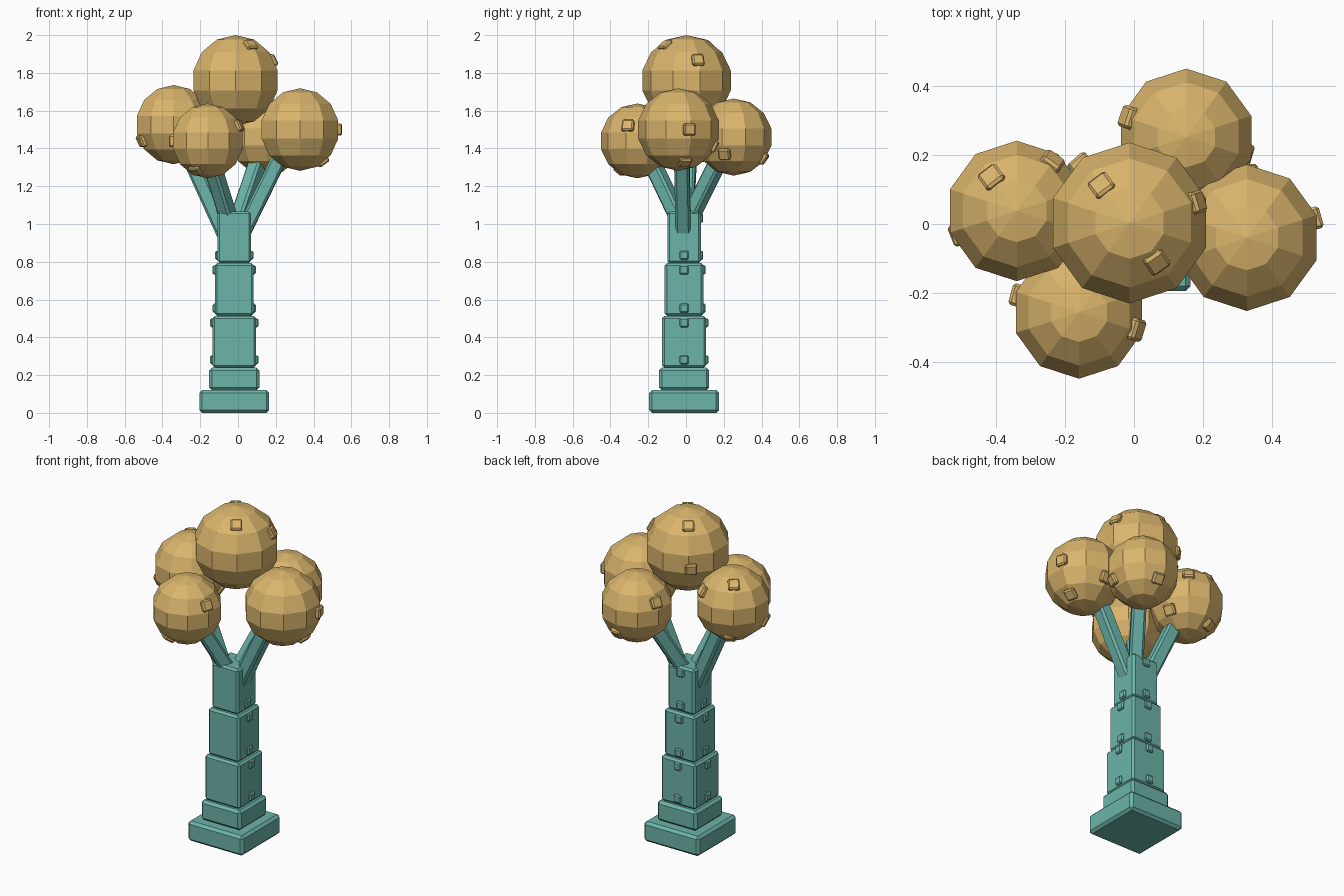
import bpy, bmesh
from mathutils import Vector, Matrix

if "Cube" in bpy.data.objects:
    bpy.data.objects.remove(bpy.data.objects["Cube"])


def material(name, col):
    m = bpy.data.materials.new(name)
    m.diffuse_color = (*col, 1)
    m.use_nodes = True
    m.node_tree.nodes["Principled BSDF"].inputs["Base Color"].default_value = m.diffuse_color
    return m


TEAL = material("trunk_teal", (0.15, 0.46, 0.40))
GOLD = material("leaf_gold", (0.70, 0.46, 0.15))


def finish(name, bm, mat, matrix):
    me = bpy.data.meshes.new(name)
    bm.to_mesh(me)
    bm.free()
    me.materials.append(mat)
    ob = bpy.data.objects.new(name, me)
    ob.matrix_world = matrix
    bpy.context.collection.objects.link(ob)
    return ob


def block(name, size, matrix, mat, bevel):
    """Box with chamfered edges."""
    bm = bmesh.new()
    bmesh.ops.create_cube(bm, size=1)
    bmesh.ops.scale(bm, vec=size, verts=bm.verts)
    bmesh.ops.bevel(bm, geom=bm.edges[:], offset=bevel, segments=1,
                    affect='EDGES', profile=0.5)
    return finish(name, bm, mat, matrix)


def frame(origin, direction):
    """Matrix with z along direction and x kept horizontal."""
    z = Vector(direction).normalized()
    x = Vector((0, 0, 1)).cross(z).normalized()
    m = Matrix((x, z.cross(x), z)).transposed().to_4x4()
    m.translation = origin
    return m


# Base steps and trunk segments: name, width, bottom, top
CX, CY = -0.02, -0.01
for name, w, z0, z1, bev in [("base", 0.37, 0.0, 0.12, 0.015),
                             ("base_step", 0.265, 0.12, 0.24, 0.015),
                             ("trunk_lower", 0.232, 0.24, 0.513, 0.012),
                             ("trunk_middle", 0.205, 0.513, 0.793, 0.012),
                             ("trunk_upper", 0.178, 0.793, 1.067, 0.012)]:
    block(name, (w, w, z1 - z0),
          Matrix.Translation((CX, CY, (z0 + z1) / 2)), TEAL, bev)
    # Bark studs on the left, right and back faces
    if name.startswith("trunk"):
        for d in [(1, 0, 0), (-1, 0, 0), (0, 1, 0)]:
            for z in (z0 + 0.041, z1 - 0.036):
                p = Vector((CX, CY, z)) + Vector(d) * (w / 2 - 0.004)
                block(name + "_stud", (0.048, 0.048, 0.032), frame(p, d), TEAL, 0.007)

# Branches, running from inside the trunk into the foliage
for name, a, b in [("branch_right", (-0.005, -0.012, 0.89), (0.275, -0.025, 1.46)),
                   ("branch_left", (-0.04, -0.008, 0.88), (-0.30, 0.02, 1.45)),
                   ("branch_front", (-0.03, -0.01, 0.97), (-0.165, -0.215, 1.40)),
                   ("branch_back", (-0.015, -0.01, 0.97), (0.13, 0.205, 1.40))]:
    a, b = Vector(a), Vector(b)
    block(name, (0.08, 0.08, (b - a).length), frame((a + b) / 2, b - a), TEAL, 0.012)

# Foliage balls: centre, radius, offsets of the leaf studs
BALLS = {
    "foliage_top": ((-0.013, 0.003, 1.76), 0.24,
                    [(-.084, .112, .195), (.08, -.115, .19), (.195, .06, .107), (-.15, .18, -.03)]),
    "foliage_left": ((-0.341, 0.038, 1.526), 0.2095,
                     [(-.075, .1, .167), (.105, .146, .1), (-.175, -.07, -.09),
                      (-.06, .12, -.15), (.15, .05, -.1)]),
    "foliage_right": ((0.328, -0.04, 1.5), 0.2185,
                      [(0, .19, -.09), (.21, .06, 0), (.12, .035, -.173)]),
    "foliage_front": ((-0.16, -0.257, 1.44), 0.198,
                      [(-.18, .05, 0), (.165, -.05, .08), (-.065, -.09, -.16)]),
    "foliage_back": ((0.152, 0.253, 1.46), 0.204,
                     [(-.165, .056, .08), (.17, -.05, -.09), (.02, .15, -.11)]),
}
for name, (c, r, studs) in BALLS.items():
    bm = bmesh.new()
    bmesh.ops.create_uvsphere(bm, u_segments=10, v_segments=7, radius=r)
    finish(name, bm, GOLD, Matrix.Translation(c))
    for d in studs:
        p = Vector(c) + Vector(d).normalized() * (r * 0.94)
        block(name + "_stud", (0.065, 0.065, 0.04), frame(p, d), GOLD, 0.008)
